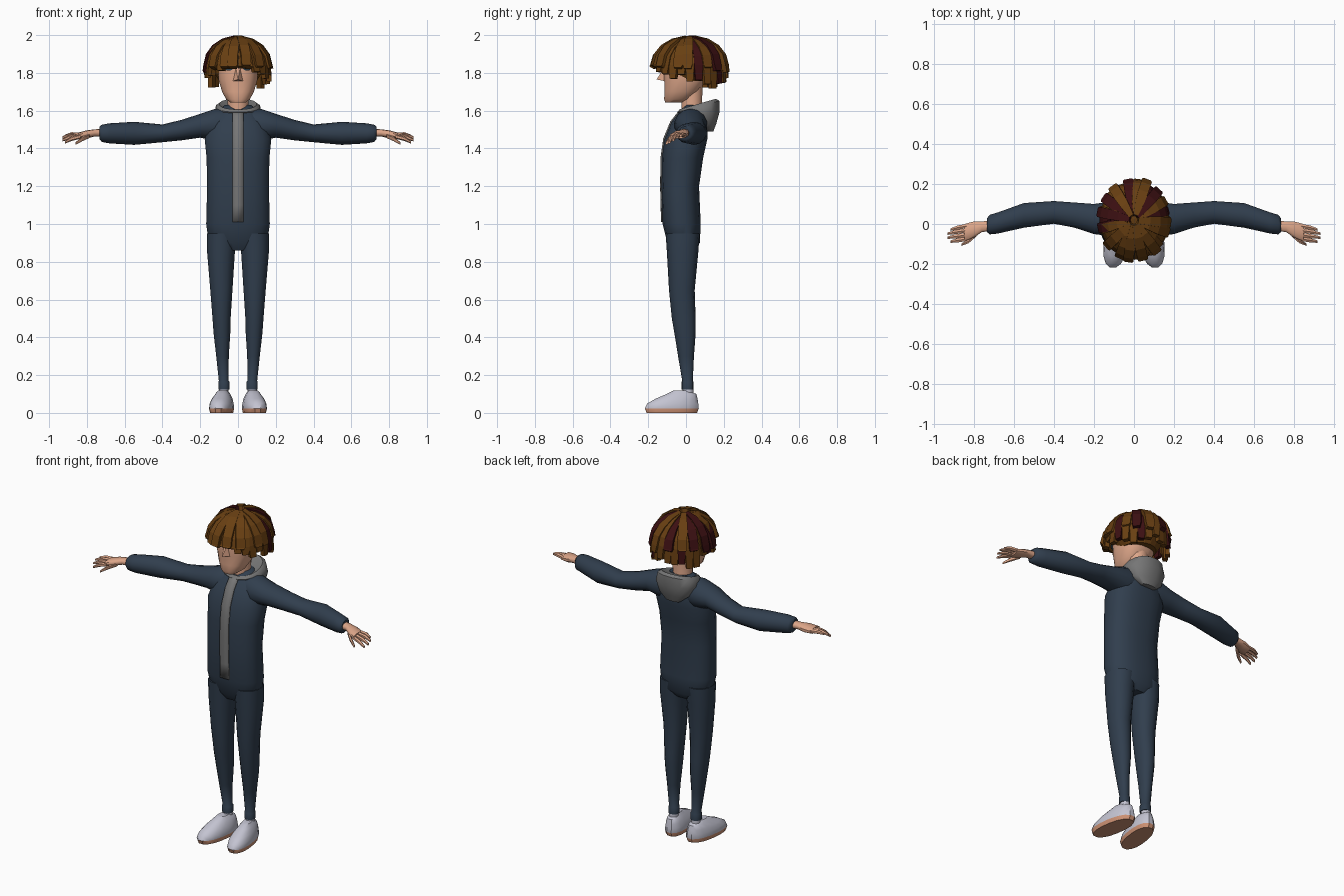
import bpy, bmesh, math, random
from mathutils import Vector as V

random.seed(4)


def material(name, r, g, b):
    m = bpy.data.materials.new(name)
    m.diffuse_color = (r, g, b, 1)
    return m


NAVY = material("navy cloth", 0.03, 0.048, 0.075)
GREY = material("grey trim", 0.18, 0.18, 0.18)
SKIN = material("skin", 0.72, 0.38, 0.25)
BROWN = material("brown hair", 0.14, 0.05, 0.006)
MAROON = material("maroon hair", 0.045, 0.005, 0.006)
WHITE = material("shoe white", 0.55, 0.55, 0.64)
TAN = material("sole tan", 0.6, 0.28, 0.17)
EYE = material("eye blue", 0.03, 0.06, 0.09)


def loft(bm, rings, n=14, power=2.0, mat=0):
    """Skin superellipse rings given as (centre, half axis u, half axis v)."""
    loops = []
    for c, u, v in rings:
        loop = []
        for i in range(n):
            a = 2 * math.pi * (i + 0.5) / n
            ca, sa = math.cos(a), math.sin(a)
            p = c + u * math.copysign(abs(ca) ** (2 / power), ca) \
                  + v * math.copysign(abs(sa) ** (2 / power), sa)
            loop.append(bm.verts.new(p))
        loops.append(loop)
    faces = [bm.faces.new((p[i], p[(i + 1) % n], q[(i + 1) % n], q[i]))
             for p, q in zip(loops, loops[1:]) for i in range(n)]
    faces += [bm.faces.new(loops[0]), bm.faces.new(loops[-1])]
    for f in faces:
        f.material_index = mat


def finish(bm, name, mats, mirror=False, angle=50):
    bmesh.ops.recalc_face_normals(bm, faces=bm.faces)
    me = bpy.data.meshes.new(name)
    bm.to_mesh(me)
    bm.free()
    ob = bpy.data.objects.new(name, me)
    bpy.context.collection.objects.link(ob)
    for m in mats:
        me.materials.append(m)
    if angle:
        bpy.ops.object.select_all(action='DESELECT')
        ob.select_set(True)
        bpy.context.view_layer.objects.active = ob
        bpy.ops.object.shade_smooth_by_angle(angle=math.radians(angle))
    if mirror:
        ob.modifiers.new("mirror", 'MIRROR')
    return ob


def zrings(rows):   # rows: z, centre x, centre y, radius x, radius y
    return [(V((cx, cy, z)), V((rx, 0, 0)), V((0, ry, 0))) for z, cx, cy, rx, ry in rows]


def xrings(rows):   # rows: x, centre y, centre z, radius y, radius z
    return [(V((x, cy, cz)), V((0, ry, 0)), V((0, 0, rz))) for x, cy, cz, ry, rz in rows]


def part(name, rings, mat, n=14, power=2.0, mirror=False, angle=50):
    bm = bmesh.new()
    loft(bm, rings, n, power)
    return finish(bm, name, [mat], mirror, angle)


# Suit: torso, sleeves and legs
torso = [(0.86, 0, -0.015, 0.09, 0.06), (0.90, 0, -0.013, 0.156, 0.087),
         (1.0, 0, -0.023, 0.17, 0.102), (1.2, 0, -0.03, 0.165, 0.1),
         (1.35, 0, -0.018, 0.168, 0.11), (1.45, 0, 0.0, 0.178, 0.114),
         (1.54, 0, 0.02, 0.15, 0.097), (1.6, 0, 0.035, 0.1, 0.065),
         (1.63, 0, 0.04, 0.07, 0.045)]
part("torso", zrings(torso), NAVY, 20, 2.4)
part("sleeve", xrings([
    (0.04, 0.03, 1.53, 0.07, 0.08), (0.12, 0.025, 1.525, 0.088, 0.085),
    (0.2, 0.025, 1.52, 0.077, 0.063), (0.3, 0.045, 1.497, 0.064, 0.054),
    (0.4, 0.058, 1.48, 0.058, 0.047), (0.55, 0.043, 1.48, 0.063, 0.061),
    (0.68, 0.005, 1.48, 0.054, 0.053), (0.72, -0.003, 1.48, 0.05, 0.046),
    (0.733, -0.006, 1.482, 0.036, 0.034)]), NAVY, 14, mirror=True)
part("leg", zrings([
    (0.125, 0.075, 0.008, 0.03, 0.031), (0.165, 0.075, 0.008, 0.03, 0.031),
    (0.17, 0.076, 0.008, 0.026, 0.028), (0.3, 0.082, 0.0, 0.034, 0.042),
    (0.42, 0.085, -0.005, 0.045, 0.056), (0.5, 0.087, -0.012, 0.049, 0.063),
    (0.65, 0.088, -0.022, 0.06, 0.068), (0.85, 0.09, -0.018, 0.075, 0.083),
    (0.95, 0.085, -0.018, 0.08, 0.09)]), NAVY, 14, 2.2, mirror=True)


def chest_y(x, z):
    for a, b in zip(torso, torso[1:]):
        if a[0] <= z <= b[0]:
            t = (z - a[0]) / (b[0] - a[0])
            cy, rx, ry = (a[k] + (b[k] - a[k]) * t for k in (2, 3, 4))
            return cy - ry * (1 - (abs(x) / rx) ** 2.4) ** (1 / 2.4)


# Front zip strip that follows the chest
bm = bmesh.new()
rows = [[bm.verts.new((x, chest_y(x, z) - 0.003, z)) for x in (-0.029, 0, 0.029)]
        for z in (1.01, 1.1, 1.2, 1.275, 1.35, 1.4, 1.45, 1.5, 1.54, 1.57, 1.6)]
for p, q in zip(rows, rows[1:]):
    for i in (0, 1):
        bm.faces.new((p[i], p[i + 1], q[i + 1], q[i]))
strip = finish(bm, "zip_strip", [GREY])
strip.modifiers.new("thickness", 'SOLIDIFY').thickness = 0.008
strip.modifiers["thickness"].offset = 0

# Hood hanging behind, with a collar tilted down towards the front
hood = [(1.49, 0.125, 0.05, 0.02, 0), (1.53, 0.105, 0.1, 0.056, 0),
        (1.585, 0.075, 0.128, 0.105, 0.1), (1.622, 0.065, 0.118, 0.113, 0.27),
        (1.635, 0.062, 0.1, 0.098, 0.29), (1.62, 0.045, 0.075, 0.07, 0.25)]
part("hood", [(V((0, cy, z)), V((rx, 0, 0)), V((0, ry, ry * tilt)))
              for z, cy, rx, ry, tilt in hood], GREY, 16, 2.2)

# Neck and head
part("neck", zrings([(1.56, 0, 0.035, 0.065, 0.06), (1.62, 0, 0.03, 0.056, 0.056),
                     (1.74, 0, 0.03, 0.06, 0.06)]), SKIN, 12)
part("head", zrings([
    (1.643, 0, -0.065, 0.04, 0.045), (1.66, 0, -0.045, 0.064, 0.072),
    (1.70, 0, -0.025, 0.085, 0.09), (1.76, 0, -0.005, 0.104, 0.112),
    (1.83, 0, 0.0, 0.107, 0.12), (1.90, 0, 0.01, 0.1, 0.118),
    (1.95, 0, 0.02, 0.06, 0.07)]), SKIN, 16, 2.5, angle=40)

# Nose wedge
bm = bmesh.new()
nose = [bm.verts.new(p) for p in ((-0.012, -0.114, 1.83), (0.012, -0.114, 1.83), (0.032, -0.106, 1.755),
                                  (-0.032, -0.106, 1.755), (0, -0.156, 1.765))]
for tri in ((0, 1, 4), (1, 2, 4), (2, 3, 4), (3, 0, 4)):
    bm.faces.new([nose[i] for i in tri])
finish(bm, "nose", [SKIN], angle=0)

# Eyes as thin plates
part("eye", [(V((0.048, y, 1.83)), V((0.024, 0.004, 0)), V((0, 0, 0.02)))
             for y in (-0.111, -0.119)], EYE, 8, mirror=True, angle=30)

# Hands: palm, four fingers and a thumb
bm = bmesh.new()
loft(bm, xrings([(0.71, -0.008, 1.483, 0.026, 0.022), (0.76, -0.014, 1.482, 0.028, 0.019),
                 (0.8, -0.028, 1.475, 0.042, 0.021), (0.845, -0.042, 1.468, 0.044, 0.016)]), 10, 2.4)
digits = [((0.835, -0.01, 1.472), (0.88, -0.018, 1.474), (0.915, -0.028, 1.467)),
          ((0.835, -0.032, 1.472), (0.89, -0.04, 1.47), (0.93, -0.048, 1.458)),
          ((0.835, -0.054, 1.468), (0.89, -0.062, 1.46), (0.93, -0.068, 1.444)),
          ((0.835, -0.074, 1.463), (0.88, -0.082, 1.452), (0.917, -0.088, 1.432)),
          ((0.785, -0.05, 1.468), (0.825, -0.085, 1.45), (0.86, -0.103, 1.426))]
for pts in digits:
    loft(bm, [(V(p), V((0, r, 0)), V((0, 0, r))) for p, r in zip(pts, (0.012, 0.012, 0.007))], 6)
finish(bm, "hand", [SKIN], True)

# Shoes with a tan sole, toes turned slightly out, and socks
bm = bmesh.new()
loft(bm, zrings([(0, 0, -0.075, 0.058, 0.136), (0.024, 0, -0.075, 0.063, 0.145),
                 (0.05, 0, -0.07, 0.06, 0.137), (0.075, 0, -0.05, 0.052, 0.113),
                 (0.1, 0, -0.024, 0.038, 0.08), (0.118, 0, -0.026, 0.025, 0.042)]), 16, 2.3)
for f in bm.faces:
    if f.calc_center_median().z < 0.02:
        f.material_index = 1
for v in bm.verts:
    v.co.x += 0.085 - 0.13 * (v.co.y + 0.06)
finish(bm, "shoe", [WHITE, TAN], True, 35)
part("sock", zrings([(0.07, 0.075, 0.01, 0.028, 0.03), (0.14, 0.075, 0.01, 0.026, 0.028)]),
     WHITE, 10, mirror=True)

# Hair: a cap under flat locks that fall from the crown
bm = bmesh.new()
loft(bm, zrings([(1.84 + 0.125 * math.sin(e), 0, 0.035, 0.135 * math.cos(e), 0.14 * math.cos(e))
                 for e in (math.radians(d) for d in (-42, -20, 0, 25, 50, 70, 86))]), 18)


def lock(az, hem, size, start, mat, width, lift):
    """az is measured from the front (-y), positive towards +x."""
    out = V((math.sin(az), -math.cos(az), 0))
    side = V((math.cos(az), math.sin(az), 0))
    rx, ry, rz = 0.155 * size, 0.178 * size, 0.135 * size
    pts = []
    for k in range(5):
        e = start + (math.radians(88) - start) * k / 4
        pts.append(V((out.x * rx * math.sin(e), 0.02 + out.y * ry * math.sin(e),
                      1.835 + lift + rz * math.cos(e))))
    drop = max(pts[-1].z - hem, 0.01)
    pts.append(pts[-1] + out * 0.006 - V((0, 0, drop)))
    rings = []
    for i, p in enumerate(pts):
        d = (pts[min(i + 1, 5)] - pts[max(i - 1, 0)]).normalized()
        w = width * (0.5, 0.85, 1, 1, 1, 0.75)[i]
        rings.append((p, side * w * 0.71, d.cross(side) * 0.013 * 1.41))
    loft(bm, rings, 4, 2, mat)


def hem_at(deg):
    a = abs(deg)
    if -24 < deg < 4:
        return 1.91
    return 1.845 if a < 34 else 1.81 if a < 60 else 1.765 if a < 110 else 1.735 if a < 150 else 1.76


# Long locks around the head
for i in range(26):
    deg = -180 + (i + 0.5) * 360 / 26
    red = i in (2, 6, 20, 23)
    lock(math.radians(deg), hem_at(deg) + random.uniform(-0.02, 0.025),
         random.uniform(0.97, 1.06), 0.2, int(red), 0.047, random.uniform(-0.005, 0.008))
# Shorter locks on top, maroon on one side
for i in range(15):
    deg = -180 + (i + 0.3) * 24 + random.uniform(-5, 5)
    red = -125 < deg < -50 or i in (0, 13)
    lock(math.radians(deg), max(hem_at(deg) + 0.05, 1.82) + random.uniform(-0.02, 0.03),
         random.uniform(1.07, 1.12), 0.12, int(red), 0.052, random.uniform(-0.004, 0.004))
finish(bm, "hair", [BROWN, MAROON], angle=0)
